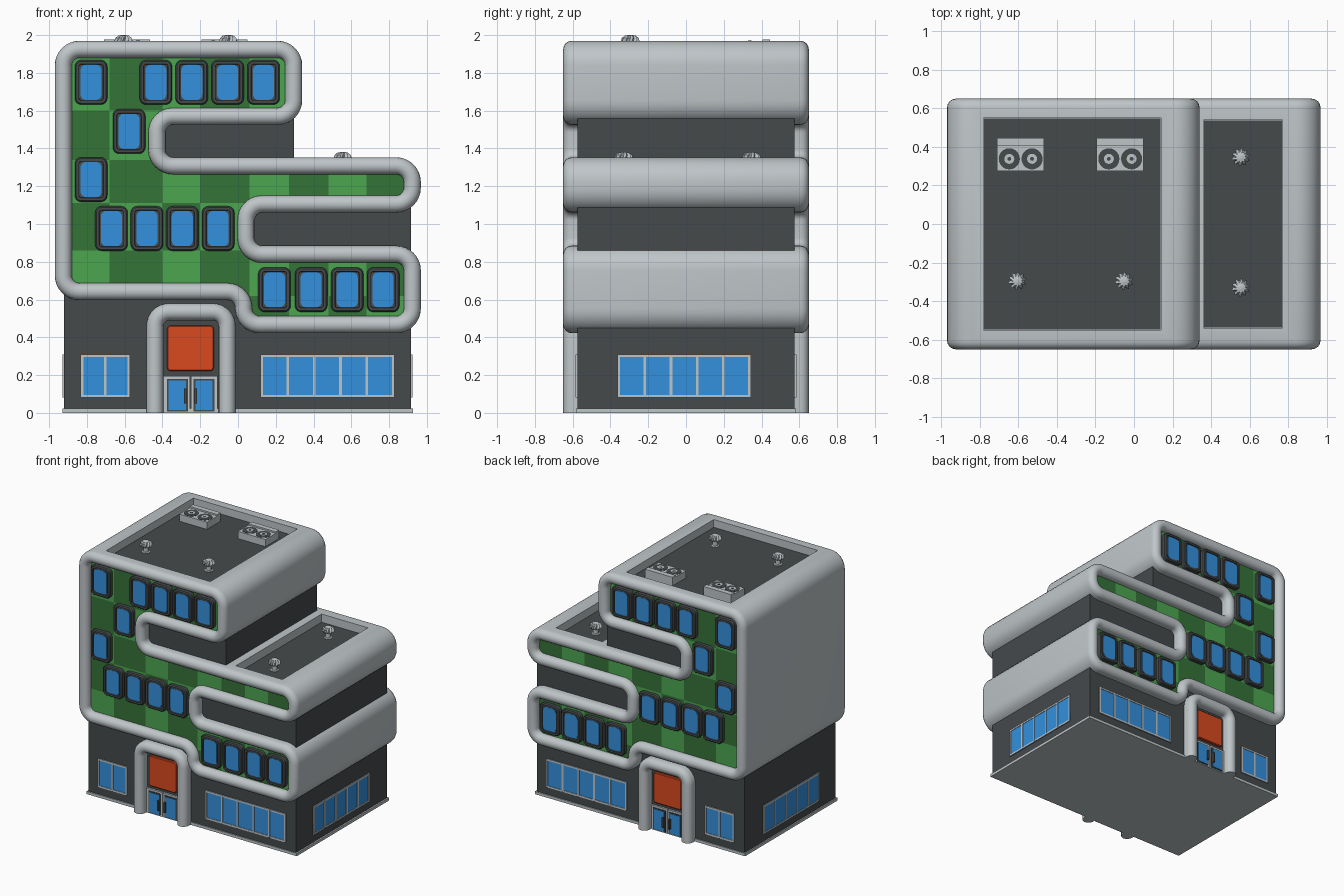
import bpy, bmesh, math
from mathutils import Vector, Matrix

if "Cube" in bpy.data.objects:
    bpy.data.objects.remove(bpy.data.objects["Cube"])

def material(name, c):
    m = bpy.data.materials.new(name)
    m.diffuse_color = (*c, 1)
    m.use_nodes = True
    m.node_tree.nodes["Principled BSDF"].inputs["Base Color"].default_value = m.diffuse_color
    return m

LIGHT = material("light_grey", (.52, .56, .58))
DARK = material("charcoal", (.06, .068, .071))
LEAF = material("light_green", (.07, .38, .08))
MOSS = material("dark_green", (.035, .172, .039))
GLASS = material("glass_blue", (.033, .28, .73))
ORANGE = material("sign_orange", (.7, .067, .014))

def finish(bm, name, mats, mirror=None, smooth=True):
    me = bpy.data.meshes.new(name)
    bm.to_mesh(me)
    bm.free()
    o = bpy.data.objects.new(name, me)
    bpy.context.collection.objects.link(o)
    for m in mats:
        me.materials.append(m)
    if smooth:
        soften(o)
    if mirror:
        md = o.modifiers.new("Mirror", 'MIRROR')
        md.use_axis = [a in mirror for a in "xyz"]
        md.use_mirror_merge = False
    return o

def soften(o):
    o.data.shade_smooth()
    o.data.set_sharp_from_angle(angle=math.radians(35))

def boxes(name, items, mat, mirror=None, turn=0):
    """Boxes given as x0,x1,y0,y1,z0,z1."""
    bm = bmesh.new()
    for x0, x1, y0, y1, z0, z1 in items:
        r = bmesh.ops.create_cube(bm, size=1)
        for v in r["verts"]:
            v.co = ((x0 + x1) / 2 + v.co.x * (x1 - x0), (y0 + y1) / 2 + v.co.y * (y1 - y0),
                    (z0 + z1) / 2 + v.co.z * (z1 - z0))
    bm.transform(Matrix.Rotation(turn, 4, 'Z'))
    return finish(bm, name, [mat], mirror, False)

def fillet(pts, r, closed=True, k=8):
    """Round a right-angled outline in x-z; returns (point, outward normal)."""
    out, n = [], len(pts)
    P = [Vector(p) for p in pts]
    for i, p in enumerate(P):
        d0 = (p - P[i - 1]).normalized()
        d1 = (P[(i + 1) % n] - p).normalized()
        n0, n1 = Vector((d0.y, -d0.x)), Vector((d1.y, -d1.x))
        if not closed and i in (0, n - 1):
            out.append((p, n1 if i == 0 else n0))
            continue
        s = 1 if d0.x * d1.y - d0.y * d1.x > 0 else -1
        c = p - d0 * r + d1 * r
        for j in range(k + 1):
            a = math.pi / 2 * j / k
            nn = n0 * math.cos(a) + n1 * math.sin(a)
            out.append((c + nn * s * r, nn))
    return out

def sweep(name, path, prof, mat, closed=True, mirror=None):
    """Sweep an (offset, y) profile along a path. A closed path is capped front
    and back; an open one at its ends."""
    bm = bmesh.new()
    R = [[bm.verts.new((p.x + n.x * d, y, p.y + n.y * d)) for d, y in prof] for p, n in path]
    N, M = len(R), len(prof)
    for i in range(N if closed else N - 1):
        a, b = R[i], R[(i + 1) % N]
        for j in range(M - 1 if closed else M):
            q = (j + 1) % M
            bm.faces.new((a[j], a[q], b[q], b[j]))
    if closed:
        bm.faces.new([r[0] for r in R])
        bm.faces.new([r[-1] for r in R])
    else:
        bm.faces.new(R[0])
        bm.faces.new(R[-1])
    bmesh.ops.recalc_face_normals(bm, faces=bm.faces)
    return finish(bm, name, [mat], mirror)

def rect(cx, cz, w, h, r, k=4):
    a, b = w / 2, h / 2
    return fillet([(cx - a, cz - b), (cx + a, cz - b), (cx + a, cz + b), (cx - a, cz + b)], r, True, k)

# Winding band: full-depth body with a rounded rim front and back
outline = fillet([(-.925, .642), (.03, .642), (.03, .467), (.923, .467), (.923, .84), (.042, .84),
                  (.042, 1.106), (.923, 1.106), (.923, 1.308), (-.43, 1.308), (-.43, 1.57),
                  (.295, 1.57), (.295, 1.925), (-.925, 1.925)], .086)
W = .045
arc = [(-W * math.cos(math.pi * j / 8), -.605 - W * math.sin(math.pi * j / 8)) for j in range(9)]
half = [(-W, -.585)] + arc
band = sweep("winding_band", outline, half + [(d, -y) for d, y in reversed(half)], LIGHT)

# Roof recesses cut from the band body
UP, LOW = 1.905, 1.285
cutter = boxes("roof_cutter", [(-.78, .14, -.55, .55, UP, 2.1), (.36, .77, -.54, .54, LOW, 1.45)], LIGHT)
md = band.modifiers.new("Recess", 'BOOLEAN')
md.operation, md.object, md.solver = 'DIFFERENCE', cutter, 'EXACT'
bpy.context.view_layer.objects.active = band
bpy.ops.object.modifier_apply(modifier="Recess")
bpy.data.objects.remove(cutter)
soften(band)
boxes("roof_decks", [(-.778, .138, -.548, .548, UP - .005, UP + .004),
                     (.362, .768, -.538, .538, LOW - .005, LOW + .004)], DARK)

# Checkered green walls
bm = bmesh.new()
f = bm.faces.new([bm.verts.new((p.x - n.x * .03, -.595, p.y - n.y * .03)) for p, n in outline])
f.normal_update()
bmesh.ops.triangulate(bm, faces=[f])
XS, ZS = [-.68, -.4, -.2, .06, .27, .48, .68], [.62, .86, 1.11, 1.34, 1.6]
for axis, cuts in ((Vector((1, 0, 0)), XS), (Vector((0, 0, 1)), ZS)):
    for c in cuts:
        bmesh.ops.bisect_plane(bm, geom=bm.verts[:] + bm.edges[:] + bm.faces[:],
                               plane_co=axis * c, plane_no=axis)
for f in bm.faces:
    f.normal_update()
    if f.normal.y > 0:
        f.normal_flip()
    c = f.calc_center_median()
    f.material_index = (sum(c.x > x for x in XS) + sum(c.z > z for z in ZS) + 1) % 2
finish(bm, "green_walls", [LEAF, MOSS], "y", False)

# Charcoal core and plinth
boxes("core_walls", [(-.92, .915, -.575, .575, .006, 1.14), (-.9, .296, -.574, .574, 1.13, 1.85)], DARK)
boxes("plinth", [(-.93, .927, -.583, .583, 0, .022)], LIGHT)

# Rounded upper windows
rows = [(1.75, (-.778, -.435, -.245, -.055, .135)), (1.49, (-.577,)), (1.235, (-.778,)),
        (.976, (-.67, -.482, -.295, -.105)), (.652, (.193, .387, .578, .768))]
for z, xs in rows:
    for x in xs:
        sweep("upper_window_frame", rect(x, z, .172, .236, .034),
              [(0, -.59), (0, -.622), (-.007, -.63), (-.021, -.63), (-.023, -.621)], DARK, mirror="y")
        sweep("upper_window_glass", rect(x, z, .112, .187, .03), [(0, -.617), (0, -.625)], GLASS, mirror="y")

# Ground-floor strip windows
def strip_window(name, x0, x1, n, wall, mirror, turn=0):
    z0, z1, t = .082, .31, .014
    step = (x1 - x0 - t) / n
    bars = [(x0 + i * step, x0 + i * step + t, wall - .009, wall + .01, z0, z1) for i in range(n + 1)]
    bars += [(x0, x1, wall - .008, wall + .01, a, a + t) for a in (z0, z1 - t)]
    boxes(name + "_frame", bars, LIGHT, mirror, turn)
    boxes(name + "_glass", [(x0, x1, wall - .004, wall + .002, z0, z1)], GLASS, mirror, turn)

strip_window("left_window", -.833, -.572, 2, -.575, "y")
strip_window("right_window", .118, .828, 5, -.575, "y")
strip_window("side_window_right", -.363, .343, 5, -.915, None, math.pi / 2)
strip_window("side_window_left", -.343, .363, 5, -.92, None, -math.pi / 2)

# Entrance arch, sign and double door
apath = fillet([(-.058, 0), (-.058, .535), (-.44, .535), (-.44, 0)], .075, False)
sweep("entrance_arch", apath, [(-W, -.55)] + arc + [(W, -.55)], LIGHT, False, "y")
sweep("entrance_sign", rect(-.2515, .342, .247, .242, .02), [(0, -.57), (0, -.59), (-.005, -.595)],
      ORANGE, mirror="y")
boxes("door_frame", [(-.395, -.255, -.59, -.57, 0, .195), (-.248, -.108, -.59, -.57, 0, .195)], LIGHT, "y")
boxes("door_inset", [(-.376, -.266, -.594, -.58, .008, .18), (-.235, -.125, -.594, -.58, .008, .18)], DARK, "y")
boxes("door_glass", [(-.367, -.275, -.598, -.58, .014, .172), (-.226, -.134, -.598, -.58, .014, .172)], GLASS, "y")
boxes("door_handle", [(-.285, -.272, -.615, -.59, .05, .13), (-.229, -.216, -.615, -.59, .05, .13)], DARK, "y")

# Twin-fan air conditioners
def disc(bm, x, y, z0, z1, r, mi):
    g = bmesh.ops.create_cone(bm, cap_ends=True, segments=20, radius1=r, radius2=r, depth=z1 - z0,
                              matrix=Matrix.Translation((x, y, (z0 + z1) / 2)))
    for f in {f for v in g["verts"] for f in v.link_faces}:
        f.material_index = mi

for x in (-.588, -.0715):
    boxes("cooling_unit", [(x - .122, x + .122, .275, .446, UP, 1.966),
                           (x - .122, x + .122, .405, .446, UP, 1.978)], LIGHT)
    bm = bmesh.new()
    for dx in (-.059, .059):
        disc(bm, x + dx, .338, 1.96, 1.968, .055, 1)
        disc(bm, x + dx, .338, 1.963, 1.97, .026, 0)
        disc(bm, x + dx, .338, 1.965, 1.972, .01, 1)
    finish(bm, "cooling_fans", [LIGHT, DARK])

# Finned roof ventilators
def vent(x, y, z):
    bm = bmesh.new()
    prev = None
    prof = [(.03, 0, 0), (.03, .008, 0), (.02, .012, 0), (.02, .045, 0), (.034, .05, .12),
            (.042, .065, .16), (.039, .08, .16), (.026, .092, .12), (.008, .096, 0)]
    for r, h, fin in prof:
        ring = []
        for i in range(20):
            a = i * math.pi / 10 + h * 8
            q = r * (1 + (fin if i % 2 else -fin))
            ring.append(bm.verts.new((x + q * math.cos(a), y + q * math.sin(a), z + h)))
        if prev:
            for i in range(20):
                j = (i + 1) % 20
                bm.faces.new((prev[i], prev[j], ring[j], ring[i]))
        prev = ring
    bm.faces.new(prev)
    finish(bm, "roof_ventilator", [LIGHT], None, False)

for p in ((-.606, -.295, UP), (-.052, -.295, UP), (.554, .347, LOW), (.554, -.33, LOW)):
    vent(*p)
